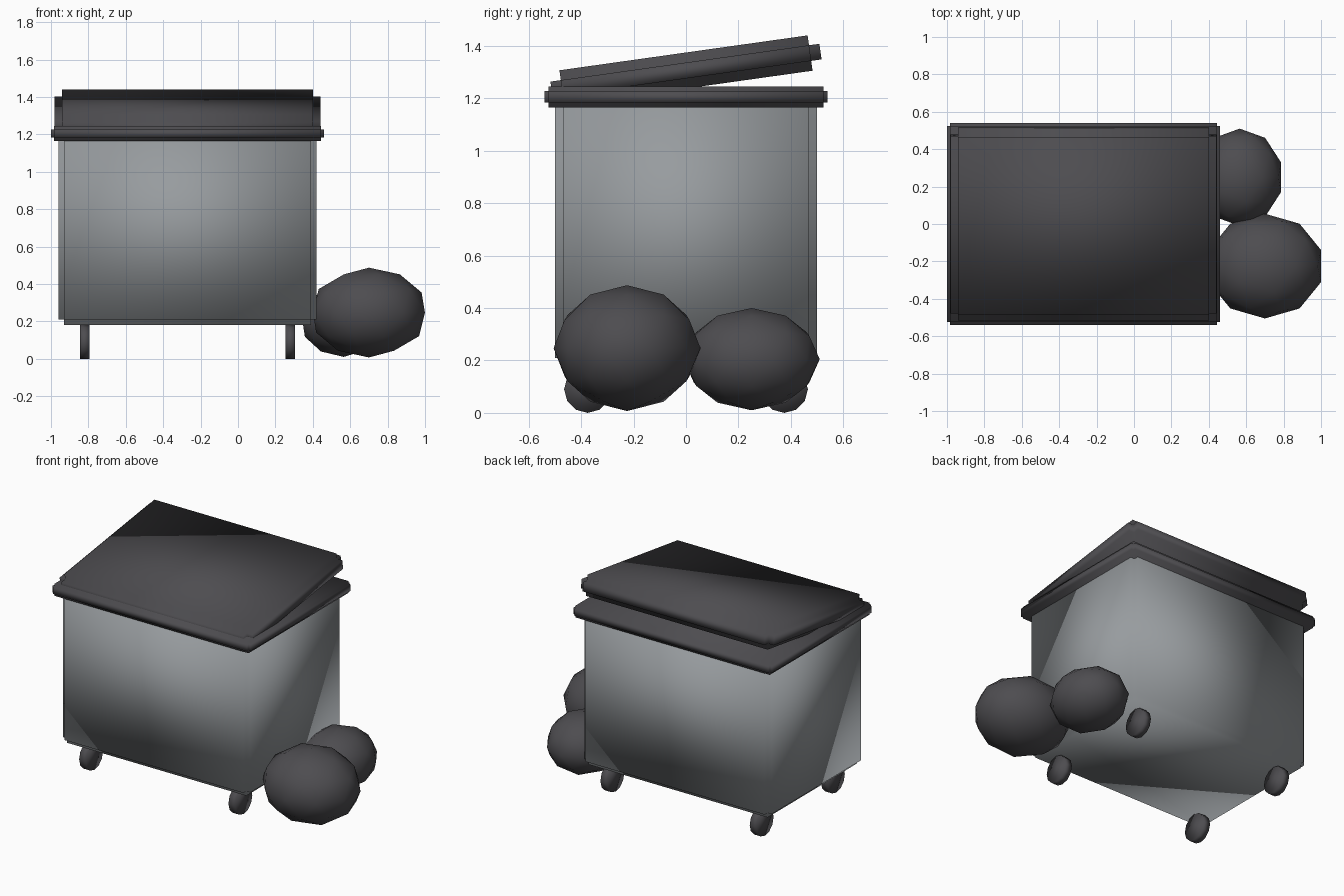
import bpy
import bmesh
from math import radians
from mathutils import Matrix, Vector

cube = bpy.data.objects.get("Cube")
if cube:
    bpy.data.objects.remove(cube, do_unlink=True)


def make_material(name, colour):
    mat = bpy.data.materials.new(name)
    mat.use_nodes = True
    mat.diffuse_color = (*colour, 1)
    mat.node_tree.nodes["Principled BSDF"].inputs["Base Color"].default_value = (*colour, 1)
    return mat


steel = make_material("grey steel", (0.31, 0.33, 0.345))
plastic = make_material("dark plastic", (0.075, 0.073, 0.08))


def finish(name, bm, mat, location):
    bmesh.ops.recalc_face_normals(bm, faces=bm.faces)
    for face in bm.faces:
        face.smooth = True
    mesh = bpy.data.meshes.new(name)
    bm.to_mesh(mesh)
    bm.free()
    mesh.materials.append(mat)
    obj = bpy.data.objects.new(name, mesh)
    obj.location = location
    bpy.context.collection.objects.link(obj)
    return obj


def stepped_box(name, size, step, location, mat):
    """A box whose six faces are pushed out, leaving notched edges."""
    bm = bmesh.new()
    core = [s - 2 * d for s, d in zip(size, step)]
    bmesh.ops.create_cube(bm, size=1, matrix=Matrix.Diagonal((*core, 1)))
    normals = [f.normal.copy() for f in bm.faces]
    panels = bmesh.ops.extrude_discrete_faces(bm, faces=bm.faces[:])["faces"]
    for face in panels:
        face.normal_update()
        out = face.normal
        push = Vector([n * d for n, d in zip(out, step)])
        bmesh.ops.translate(bm, verts=face.verts, vec=push)
    return finish(name, bm, mat, location)


def bag(name, radii, location):
    bm = bmesh.new()
    bmesh.ops.create_icosphere(bm, subdivisions=2, radius=1,
                               matrix=Matrix.Diagonal((*radii, 1)))
    return finish(name, bm, plastic, location)


def wheel(name, location):
    bm = bmesh.new()
    bmesh.ops.create_cone(bm, cap_ends=True, segments=12, radius1=0.09, radius2=0.09,
                          depth=0.05, matrix=Matrix.Rotation(radians(90), 4, "Y"))
    return finish(name, bm, plastic, location)


# Container, rim and the half-closed lid
MID = -0.27
stepped_box("bin_body", (1.38, 1.0, 1.02), (0.03, 0.03, 0.03), (MID, 0, 0.69), steel)
stepped_box("bin_rim", (1.46, 1.08, 0.08), (0.015, 0.015, 0.018), (MID, 0, 1.205), plastic)
lid = stepped_box("bin_lid", (1.42, 1.036, 0.136), (0.04, 0.04, 0.038), (MID, 0, 1.306), plastic)
lid.rotation_euler.x = radians(8)

# Four wheels
for side, x in (("right", -0.82), ("left", 0.28)):
    for end, y in (("front", -0.375), ("back", 0.375)):
        wheel(f"{end}_{side}_wheel", (x, y, 0.09))

# Rubbish bags beside the bin
bag("large_rubbish_bag", (0.315, 0.28, 0.24), (0.7, -0.225, 0.247))
bag("small_rubbish_bag", (0.232, 0.26, 0.195), (0.565, 0.25, 0.205))
